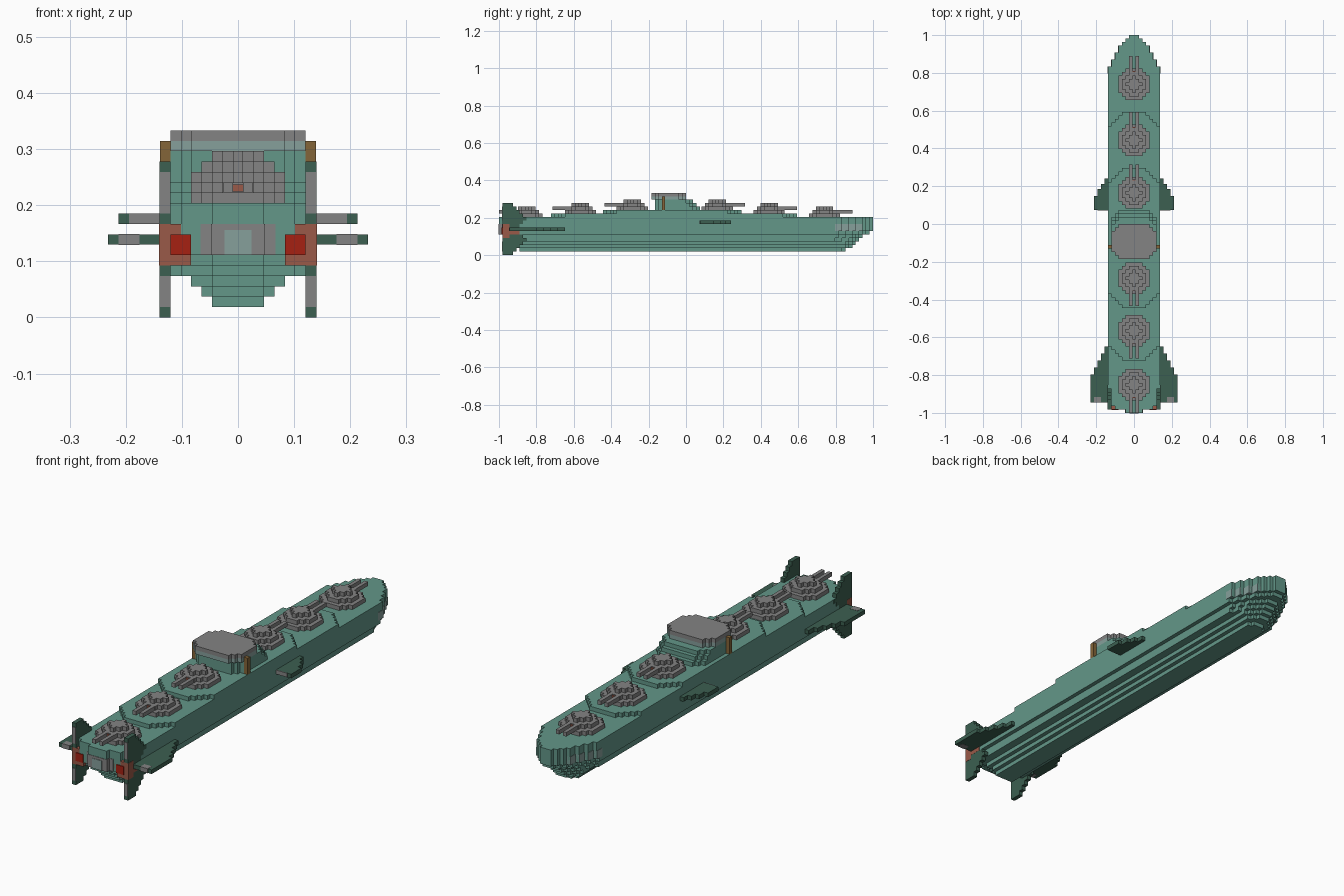
import bpy
import bmesh
from mathutils import Vector

V = 1 / 54  # edge of one block; all part sizes below are in blocks

cube = bpy.data.objects.get("Cube")
if cube:
    bpy.data.objects.remove(cube)


def material(name, rgb):
    m = bpy.data.materials.new(name)
    m.use_nodes = True
    m.diffuse_color = (*rgb, 1)
    m.node_tree.nodes["Principled BSDF"].inputs["Base Color"].default_value = (*rgb, 1)
    return m


TEAL = material("hull teal", (0.125, 0.31, 0.25))
GREY = material("metal grey", (0.23, 0.23, 0.23))
DARK = material("fin dark green", (0.045, 0.115, 0.082))
PALE = material("pale glass", (0.24, 0.35, 0.33))
RUST = material("engine rust", (0.32, 0.1, 0.065))
RED = material("exhaust red", (0.38, 0.015, 0.006))
BROWN = material("bronze brown", (0.23, 0.13, 0.04))


def finish(bm, name, mat):
    bmesh.ops.recalc_face_normals(bm, faces=bm.faces)
    bmesh.ops.scale(bm, vec=(V, V, V), verts=bm.verts)
    mesh = bpy.data.meshes.new(name)
    bm.to_mesh(mesh)
    bm.free()
    mesh.materials.append(mat)
    bpy.context.collection.objects.link(bpy.data.objects.new(name, mesh))


def prism(bm, rows, end, z0, z1, side=0, inner=6.5):
    """Extrude a stepped plan; rows are (start y, half width), rising in y."""
    outer = []
    for i, (y, w) in enumerate(rows):
        stop = rows[i + 1][0] if i + 1 < len(rows) else end
        outer += [(w, y), (w, stop)]
    if side:
        pts = [(side * x, y) for x, y in outer]
        pts += [(side * inner, end), (side * inner, rows[0][0])]
    else:
        pts = outer + [(-x, y) for x, y in reversed(outer)]
    face = bm.faces.new([bm.verts.new((x, y, z0)) for x, y in pts])
    top = bmesh.ops.extrude_face_region(bm, geom=[face])["geom"]
    bmesh.ops.translate(bm, vec=Vector((0, 0, z1 - z0)),
                        verts=[g for g in top if isinstance(g, bmesh.types.BMVert)])


def layers(name, mat, parts):
    bm = bmesh.new()
    for part in parts:
        prism(bm, *part)
    finish(bm, name, mat)


def boxes(name, mat, parts):
    """Each part is x0, x1, y0, y1, z0, z1."""
    bm = bmesh.new()
    for x0, x1, y0, y1, z0, z1 in parts:
        vs = bmesh.ops.create_cube(bm, size=1)["verts"]
        bmesh.ops.scale(bm, vec=(x1 - x0, y1 - y0, z1 - z0), verts=vs)
        bmesh.ops.translate(bm, vec=((x0 + x1) / 2, (y0 + y1) / 2, (z0 + z1) / 2), verts=vs)
    finish(bm, name, mat)


def sided(s, x0, x1, *rest):
    return (min(s * x0, s * x1), max(s * x0, s * x1), *rest)


def rounded(y0, y1, w, cut):
    """Rows of a plan whose ends narrow by one block per step."""
    rows = [(y0 + i, w - cut + i) for i in range(cut)] + [(y0 + cut, w)]
    return rows + [(y1 - i, w - cut + i - 1) for i in range(cut, 0, -1)]


# Hull: stacked layers, drawn in towards the keel, bow and stern
BOW = [1.5, 2.5, 3.5, 4.5, 4.5, 5.5, 5.5, 6.5, 6.5]
STERN = [2.5, 5.5, 6.5, 6.5, 6.5]


def hull_rows(width, bow, stern):
    rows = []
    for y in range(-54 + stern, 54 - bow):
        w, front, back = width, 53 - y - bow, y + 54 - stern
        if front < len(BOW):
            w = min(w, BOW[front])
        if back < len(STERN):
            w = min(w, STERN[back])
        if not rows or rows[-1][1] != w:
            rows.append((y, w))
    return rows, 54 - bow


hull = []
for z0, z1, width, bow, stern in [(1, 2, 2.5, 8, 6), (2, 3, 3.5, 6, 5), (3, 4, 4.5, 5, 4),
                                  (4, 5, 6.5, 4, 3), (5, 6, 6.5, 3, 1),
                                  (6, 7, 7.5, 1, 0), (7, 11, 7.5, 0, 0)]:
    rows, end = hull_rows(width, bow, stern)
    hull.append((rows, end, z0, z1))
layers("hull", TEAL, hull)

# Raised decks with rounded ends
layers("raised_deck", TEAL, [(rounded(-39, 32, 7.5, 4), 32, 11, 12),
                             (rounded(-24, 16, 7.5, 4), 16, 12, 13)])

# Pale panels on the bow and grey stern plating
layers("bow_panels", PALE, [([(43, 7.6), (45, 6.6), (47, 5.6), (49, 4.6)], 51, 7, 9)])
layers("stern_plating", GREY, [([(-54.1, 2.6), (-53.1, 3.6)], -52, 6, 9)])
boxes("stern_light", PALE, [(-1.3, 1.3, -54.2, -54, 6, 8.4)])

# Bridge tower with stepped front, window band and grey roof
layers("bridge_tower", TEAL,
       [(rounded(-9, 4 - i, 6.5, 2), 4 - i, 13 + i, 14 + i) for i in range(3)])
layers("bridge_windows", PALE, [(rounded(-10, 0, 6.5, 2), 0, 16, 17)])
layers("bridge_roof", GREY, [(rounded(-10, 0, 6.5, 2), 0, 17, 18)])
boxes("bridge_side_posts", BROWN, [sided(s, 6.5, 7.5, -7, -6, 13, 17) for s in (1, -1)])

# Gun turrets: three facing forward, three facing aft
for n, (y, base, facing) in enumerate([(40, 11, 1), (24, 12, 1), (9, 13, 1),
                                       (-15.5, 13, -1), (-30.5, 12, -1), (-46, 11, -1)], 1):
    layers(f"turret_{n}", GREY,
           [(rounded(y - r, y + r, r, 2), y + r, base + i, base + i + 1)
            for i, r in enumerate((4.5, 3.5, 2.5))])
    a, b = sorted((y + facing * 2, y + facing * 8))
    boxes(f"turret_{n}_barrels", GREY,
          [sided(s, 0.5, 1.4, a, b, base + 1, base + 2) for s in (1, -1)])
    a, b = sorted((y + facing * 3, y + facing * 3.7))
    boxes(f"turret_{n}_sight", RUST, [(-0.5, 0.5, a, b, base + 1.1, base + 1.8)])

# Wings, fins and engines on both sides
for s, label in ((1, "left"), (-1, "right")):
    layers(f"{label}_stern_wing", DARK,
           [([(-51, 12.5), (-43, 11.5), (-41, 10.5), (-39, 9.5), (-37, 8.5)], -35, 7, 8, s)])
    boxes(f"{label}_stern_flap", GREY, [sided(s, 9.5, 11.5, -51.1, -49.5, 6.95, 8.05)])
    layers(f"{label}_middle_wing", DARK,
           [([(4, 11.5), (8, 10.5), (10, 9.5), (11.5, 8.5)], 13, 9, 10, s)])
    boxes(f"{label}_middle_flap", GREY, [sided(s, 7.5, 10.5, 3.9, 4.1, 9, 10)])

    # Vertical fin, swept towards its upper and lower tips
    fin = [(0, 1, -50), (1, 2, -49), (2, 3, -48), (3, 4, -47), (4, 5, -46), (5, 6, -47),
           (8, 9, -48), (9, 10, -47), (10, 11, -46), (11, 12, -47), (12, 13, -48),
           (13, 14, -49), (14, 15, -50)]
    boxes(f"{label}_fin", DARK,
          [sided(s, 6.5, 7.55, -51 if 5 <= z0 < 9 else -53, y, z0, z1) for z0, z1, y in fin])
    boxes(f"{label}_fin_edge", GREY,
          [sided(s, 6.5, 7.5, -53.1, -52.9, z0, z1) for z0, z1 in ((1, 4), (10, 14))])

    # Engine narrowing forward, with a glowing exhaust
    boxes(f"{label}_engine", RUST,
          [sided(s, 3.5, 7.6, -53, -48, 6, 8), sided(s, 4.5, 6.6, -53, -49, 5, 9),
           sided(s, 6.5, 7.6, -53, -51, 5, 9)])
    boxes(f"{label}_exhaust", RED, [sided(s, 4.5, 6.5, -53.2, -52.9, 6, 8)])
